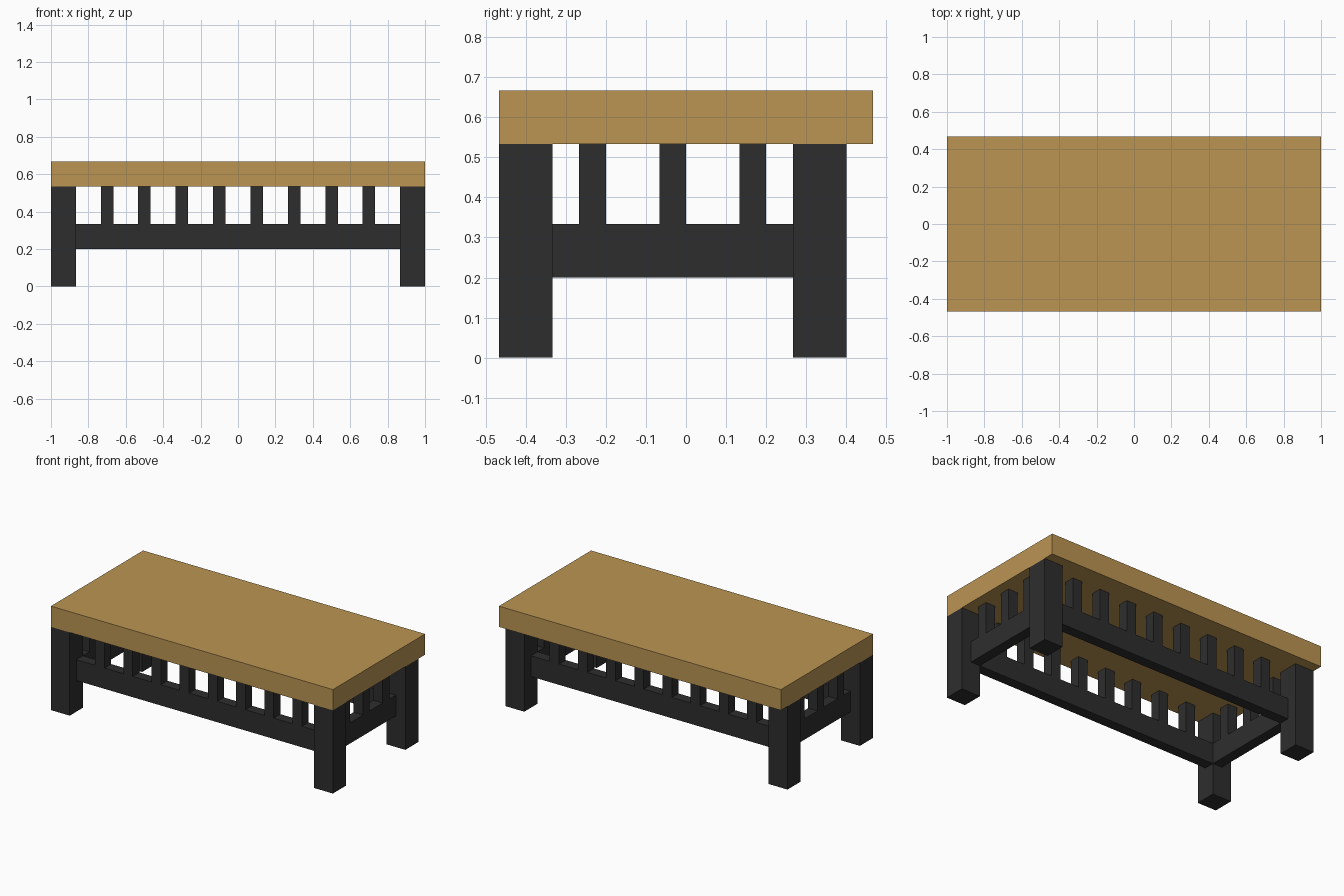
import bpy
from mathutils import Vector

if "Cube" in bpy.data.objects:
    bpy.data.objects.remove(bpy.data.objects["Cube"], do_unlink=True)

U = 1 / 15  # grid unit shared by all the timber sizes


def make_material(name, rgb):
    mat = bpy.data.materials.new(name)
    mat.use_nodes = True
    mat.diffuse_color = (*rgb, 1)
    mat.node_tree.nodes["Principled BSDF"].inputs["Base Color"].default_value = (*rgb, 1)
    return mat


oak = make_material("oak_wood", (0.5, 0.3, 0.088))
black = make_material("black_paint", (0.027, 0.027, 0.027))


def box(name, low, high, mat):
    """Add a box between two corners given in grid units."""
    low, high = Vector(low) * U, Vector(high) * U
    bpy.ops.mesh.primitive_cube_add(size=1, location=(low + high) / 2)
    obj = bpy.context.object
    obj.name = name
    obj.scale = high - low
    bpy.ops.object.transform_apply(location=False, rotation=False, scale=True)
    obj.data.materials.append(mat)


# Table top, overhanging the frame at the back
box("table_top", (-15, -7, 8), (15, 7, 10), oak)

# Legs
for row, y in (("front", -7), ("back", 4)):
    for side, x in (("right", -15), ("left", 13)):
        box(f"{row}_{side}_leg", (x, y, 0), (x + 2, y + 2, 8), black)

# Long rails with slats
for row, y in (("front", -6), ("back", 4)):
    box(f"{row}_rail", (-13, y, 3), (13, y + 1, 5), black)
    for i, x in enumerate(range(-11, 11, 3)):
        box(f"{row}_slat_{i + 1}", (x, y, 5), (x + 1, y + 1, 8), black)

# End rails with slats
for side, x in (("right", -14), ("left", 13)):
    box(f"{side}_rail", (x, -5, 3), (x + 1, 4, 5), black)
    for i, y in enumerate(range(-4, 3, 3)):
        box(f"{side}_slat_{i + 1}", (x, y, 5), (x + 1, y + 1, 8), black)
